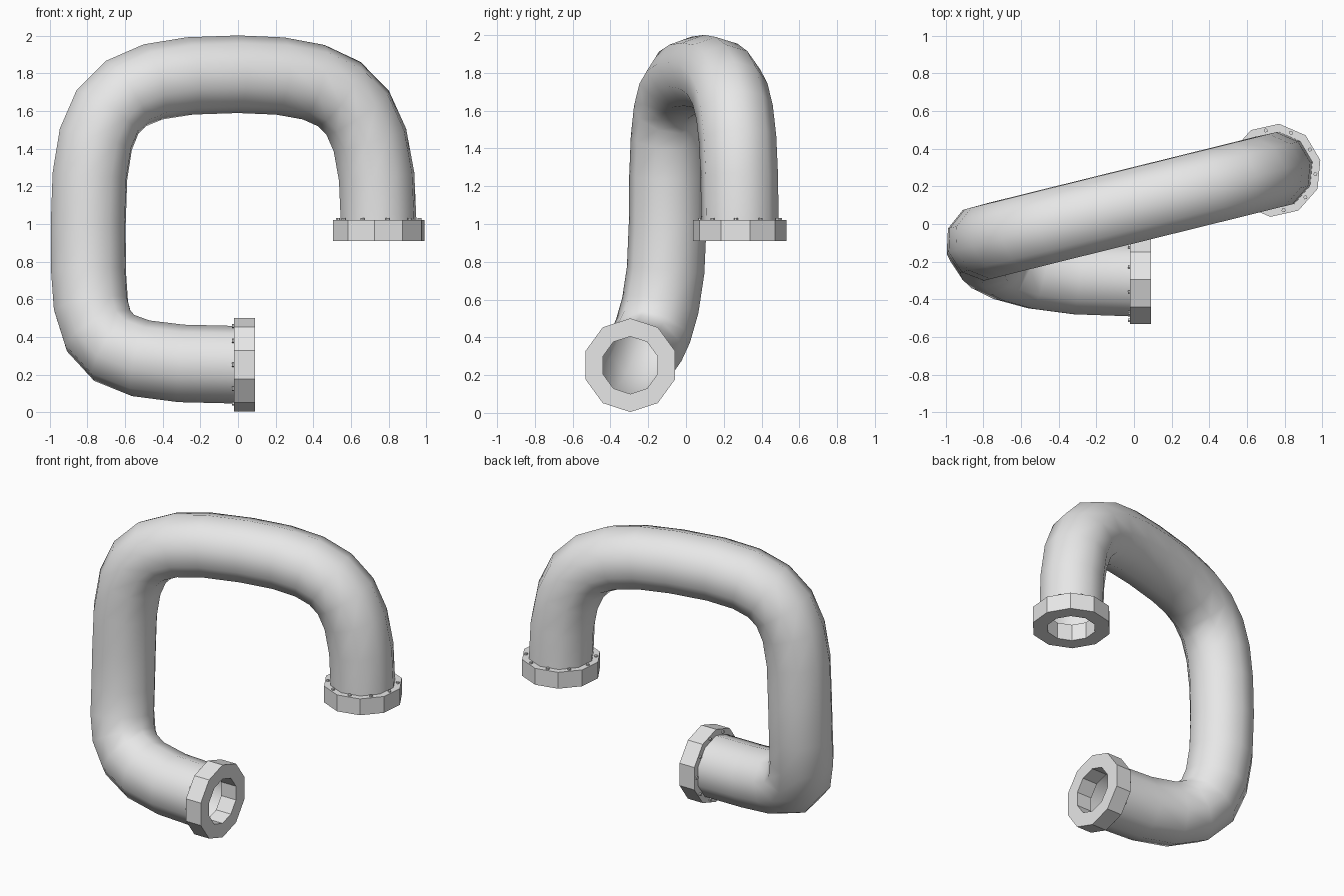
import bpy, bmesh, math
from mathutils import Vector
from mathutils.geometry import interpolate_bezier

cube = bpy.data.objects.get("Cube")
if cube:
    bpy.data.objects.remove(cube, do_unlink=True)

SIDES = 10
PIPE_R = 0.206
FLANGE_R, BORE_R, FLANGE_T = 0.248, 0.152, 0.112

grey = bpy.data.materials.new("plain_grey")
grey.use_nodes = True
grey.diffuse_color = (0.8, 0.8, 0.8, 1)
grey.node_tree.nodes["Principled BSDF"].inputs["Base Color"].default_value = (0.8, 0.8, 0.8, 1)


def finish(name, bm, smooth=False):
    bmesh.ops.recalc_face_normals(bm, faces=bm.faces)
    for f in bm.faces:
        f.smooth = smooth
    mesh = bpy.data.meshes.new(name)
    bm.to_mesh(mesh)
    bm.free()
    mesh.materials.append(grey)
    obj = bpy.data.objects.new(name, mesh)
    bpy.context.scene.collection.objects.link(obj)
    return obj


def loop(bm, centre, u, v, radius, sides=SIDES):
    angles = [math.tau * i / sides for i in range(sides)]
    return [bm.verts.new(centre + radius * (u * math.cos(a) + v * math.sin(a))) for a in angles]


def bridge(bm, a, b):
    n = len(a)
    for i in range(n):
        j = (i + 1) % n
        bm.faces.new((a[i], a[j], b[j], b[i]))


# Pipe: a bent centre line in three curved spans
start = Vector((0, -0.295, 0.2525))
side = Vector((-0.795, -0.097, 1.0))
top = Vector((0, 0.1, 1.795))
end = Vector((0.747, 0.285, 1.0))
along = Vector((1, 0.247, 0))
up = Vector((0, 0, 1))
spans = [
    (start, start - Vector((0.82, 0, 0)), side - up * 0.65, side),
    (side, side + up * 0.67, top - along * 0.67, top),
    (top, top + along * 0.58, end + up * 0.66, end),
]
path = [start]
for span in spans:
    path += interpolate_bezier(*span, 8)[1:]

tangents = [(path[i + 1] - path[i - 1]).normalized() for i in range(1, len(path) - 1)]
tangents = [Vector((-1, 0, 0))] + tangents + [-up]

bm = bmesh.new()
u, previous, last = up.copy(), tangents[0], None
for point, t in zip(path, tangents):
    u = previous.rotation_difference(t) @ u
    u = (u - t * u.dot(t)).normalized()
    ring = loop(bm, point, u, t.cross(u), PIPE_R)
    if last:
        bridge(bm, last, ring)
    previous, last = t, ring
finish("pipe", bm, smooth=True)


# Flanges: ten-sided collars with a ring of small bolts on the pipe side
def flange(name, back, axis, u):
    v = axis.cross(u)
    front = back + axis * FLANGE_T
    bm = bmesh.new()
    rings = [loop(bm, c, u, v, r) for c, r in
             ((back, BORE_R), (back, FLANGE_R), (front, FLANGE_R), (front, BORE_R))]
    for i in range(4):
        bridge(bm, rings[i - 1], rings[i])
    finish(name, bm)

    bm = bmesh.new()
    for i in range(SIDES):
        a = math.tau * (i + 0.5) / SIDES
        foot = back + 0.217 * (u * math.cos(a) + v * math.sin(a))
        low = loop(bm, foot + axis * 0.005, u, v, 0.011, 6)
        high = loop(bm, foot - axis * 0.01, u, v, 0.011, 6)
        bridge(bm, low, high)
        bm.faces.new(low)
        bm.faces.new(high)
    finish(name + "_bolts", bm)


turn = math.radians(12.6)
flange("lower_flange", Vector((-0.022, -0.295, 0.2525)), Vector((1, 0, 0)), up)
flange("upper_flange", Vector((0.747, 0.285, 1.022)), -up,
       Vector((math.cos(turn), math.sin(turn), 0)))
